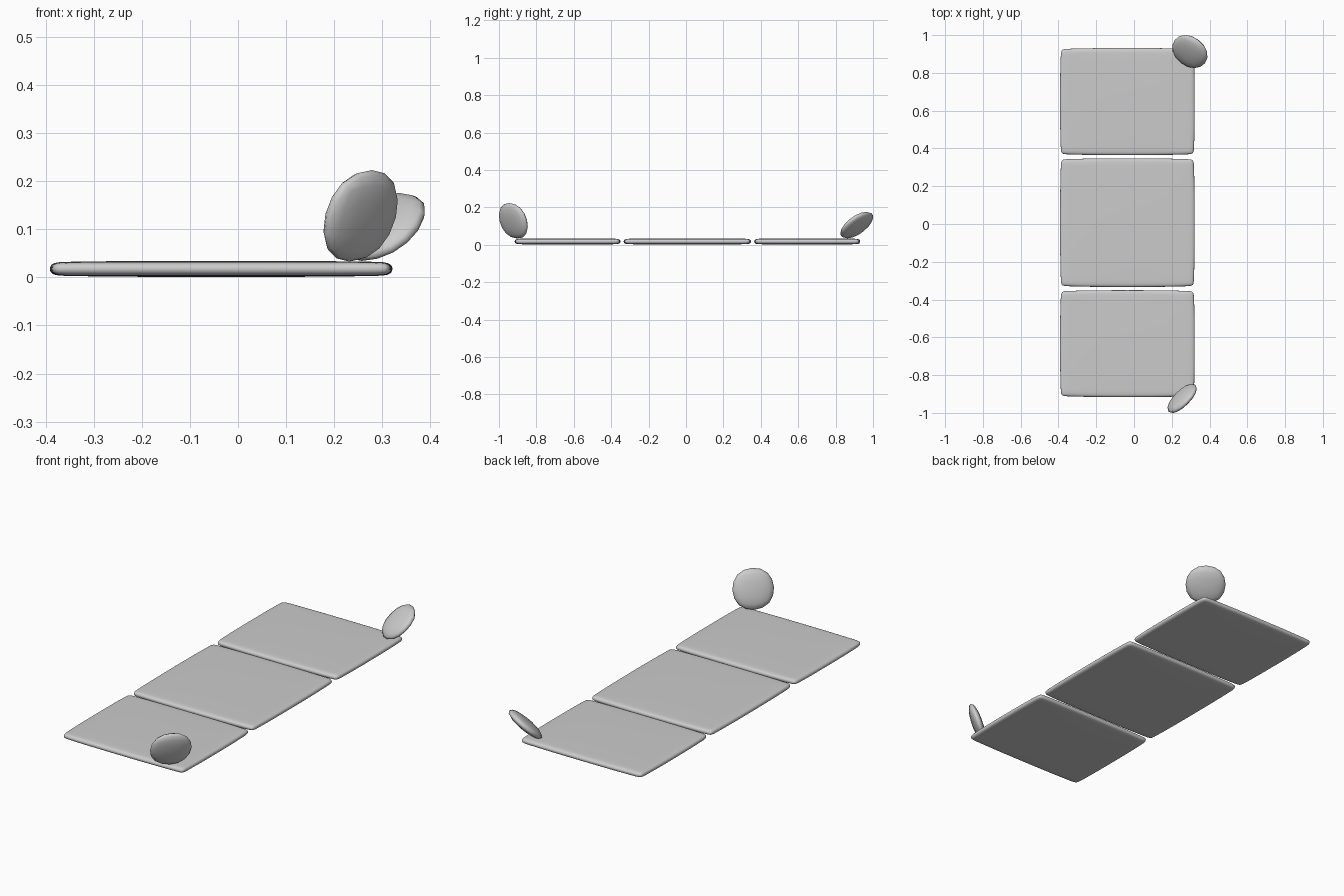
import bpy, bmesh
from mathutils import Vector, Matrix

if "Cube" in bpy.data.objects:
    bpy.data.objects.remove(bpy.data.objects["Cube"])


def finish(name, bm, levels=2):
    me = bpy.data.meshes.new(name)
    bmesh.ops.recalc_face_normals(bm, faces=bm.faces)
    for f in bm.faces:
        f.smooth = True
    bm.to_mesh(me)
    bm.free()
    ob = bpy.data.objects.new(name, me)
    bpy.context.collection.objects.link(ob)
    mod = ob.modifiers.new("smooth", 'SUBSURF')
    mod.levels = mod.render_levels = levels
    return ob


def panel(name, y0, y1, x0=-0.39, x1=0.32):
    """Thin, slightly domed mat with rounded corners."""
    hx, hy, hz = (x1 - x0) / 2, (y1 - y0) / 2, 0.016
    bm = bmesh.new()
    bmesh.ops.create_cube(bm, size=2)
    bmesh.ops.scale(bm, verts=bm.verts, vec=(hx, hy, hz))
    # support loops near the border keep the corners tight
    for axis, h in ((Vector((1, 0, 0)), hx), (Vector((0, 1, 0)), hy)):
        for d in (-h + 0.035, -h * 0.5, 0, h * 0.5, h - 0.035):
            bmesh.ops.bisect_plane(bm, geom=bm.verts[:] + bm.edges[:] + bm.faces[:],
                                   plane_co=axis * d, plane_no=axis)
    # gentle puff in thickness and outline
    for v in bm.verts:
        u, w = v.co.x / hx, v.co.y / hy
        v.co.z *= 0.86 + 0.2 * (1 - u ** 4) * (1 - w ** 4)
        v.co.x += 0.003 * u * (1 - 2 * w ** 4)
        v.co.y += 0.003 * w * (1 - 2 * u ** 4)
    ob = finish(name, bm)
    ob.location = ((x0 + x1) / 2, (y0 + y1) / 2, 0.0177)
    return ob


def cushion(name, centre, normal, radius=0.1, half_thick=0.026):
    """Flattened rounded cube leaning on its edge."""
    bm = bmesh.new()
    bmesh.ops.create_cube(bm, size=2)
    n = Vector(normal).normalized()
    side = Vector((0, 0, 1)).cross(n).normalized()   # level in-plane axis
    up = n.cross(side)
    rot = Matrix((side, up, n)).transposed().to_4x4()
    k = 1.2                                          # offsets subdivision shrinkage
    bmesh.ops.scale(bm, verts=bm.verts, vec=(radius * k, radius * k, half_thick * k))
    bmesh.ops.transform(bm, matrix=rot, verts=bm.verts)
    ob = finish(name, bm)
    ob.location = centre
    return ob


# three mats in a row
panel("front_mat", -0.915, -0.352)
panel("middle_mat", -0.332, 0.346)
panel("back_mat", 0.366, 0.93)

# two leaning cushions at the right-hand corners
cushion("front_cushion", (0.255, -0.923, 0.128), (-0.67, 0.67, 0.33))
cushion("back_cushion", (0.296, 0.913, 0.105), (-0.41, -0.53, 0.74))
